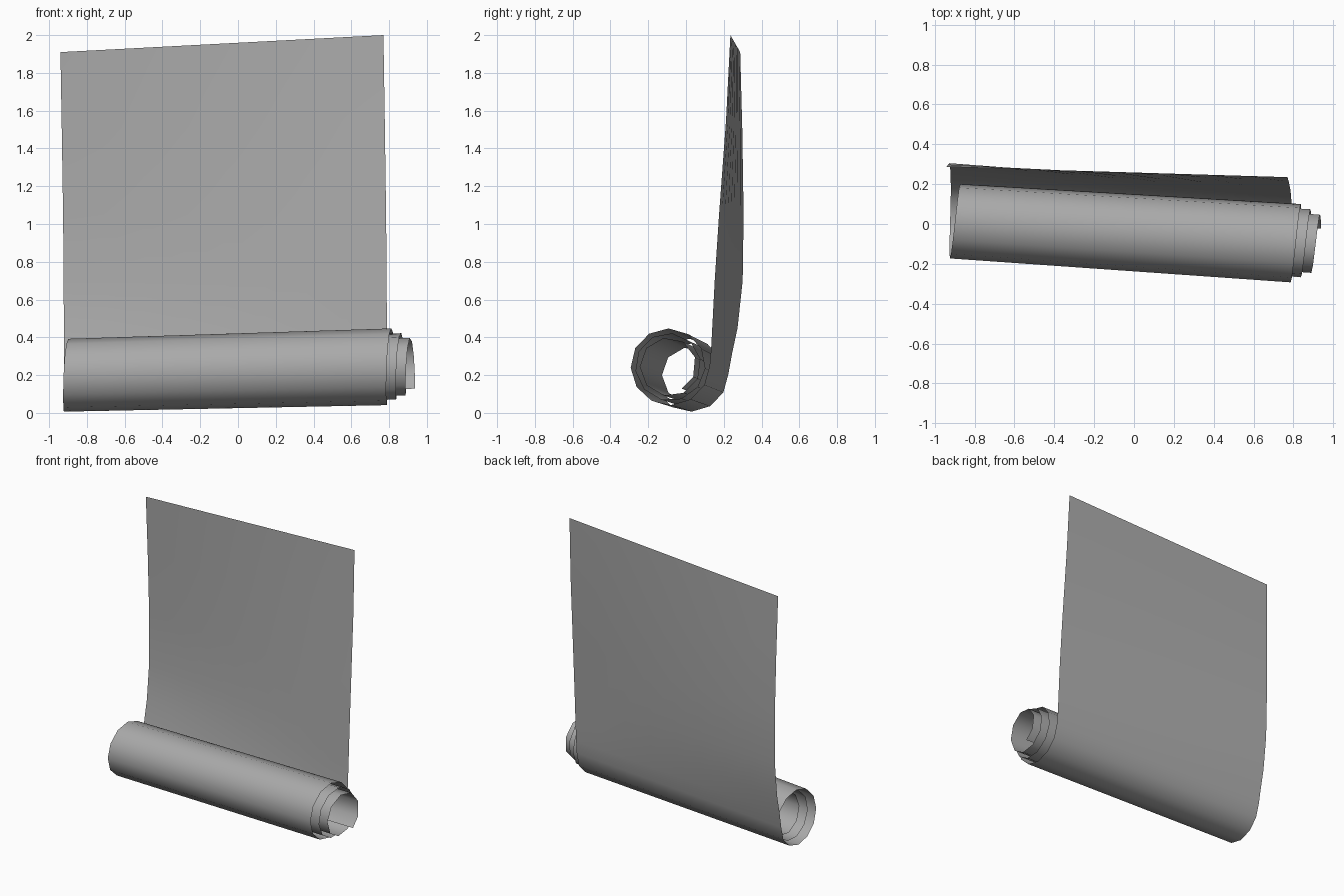
import bpy
import bmesh
from math import cos, sin, pi
from mathutils import Vector

cube = bpy.data.objects.get("Cube")
if cube:
    bpy.data.objects.remove(cube, do_unlink=True)

COLUMNS = 8
WIDTH = 1.71
TURNS = 3.17

paper = bpy.data.materials.new("grey_paper")
paper.use_nodes = True
grey = (0.4, 0.4, 0.4, 1)
paper.diffuse_color = grey
paper.node_tree.nodes["Principled BSDF"].inputs["Base Color"].default_value = grey

# Hanging part: (x, y, z) down the +x edge, then (y, z) down the -x edge
right_edge = [(.77, .235, 2), (.777, .212, 1.55), (.784, .175, 1.05),
              (.787, .152, .7), (.788, .14, .47), (.788, .133, .34)]
left_edge = [(.287, 1.91), (.298, 1.5), (.305, 1.05),
             (.3, .7), (.273, .45), (.245, .32)]
rows = [(Vector((x - WIDTH, ly, lz)), Vector((x, y, z)))
        for (x, y, z), (ly, lz) in zip(right_edge, left_edge)]


def roll_row(turn):
    """Both ends of one line across the roll, which slides along its axis."""
    radius = .215 - .024 * turn
    dy, dz = radius * cos(2 * pi * turn), -radius * sin(2 * pi * turn)
    x = .775 + .05 * turn + .065 * dy
    return (Vector((x - WIDTH, .02 + .95 * dy, .205 + .95 * dz)),
            Vector((x, -.09 + dy, .25 + dz)))


# Rolled part: equal steps of paper length along a shrinking spiral
turn = 0
while turn < TURNS:
    rows.append(roll_row(turn))
    turn += .0172 / (.215 - .024 * turn)
rows.append(roll_row(TURNS))

# Skin the rows as one thin sheet
bm = bmesh.new()
grid = [[bm.verts.new(a.lerp(b, i / COLUMNS)) for i in range(COLUMNS + 1)]
        for a, b in rows]
for upper, lower in zip(grid, grid[1:]):
    for i in range(COLUMNS):
        face = bm.faces.new((upper[i], lower[i], lower[i + 1], upper[i + 1]))
        face.smooth = True

mesh = bpy.data.meshes.new("rolled_sheet")
bm.to_mesh(mesh)
bm.free()
mesh.materials.append(paper)
sheet = bpy.data.objects.new("rolled_sheet", mesh)
bpy.context.collection.objects.link(sheet)
